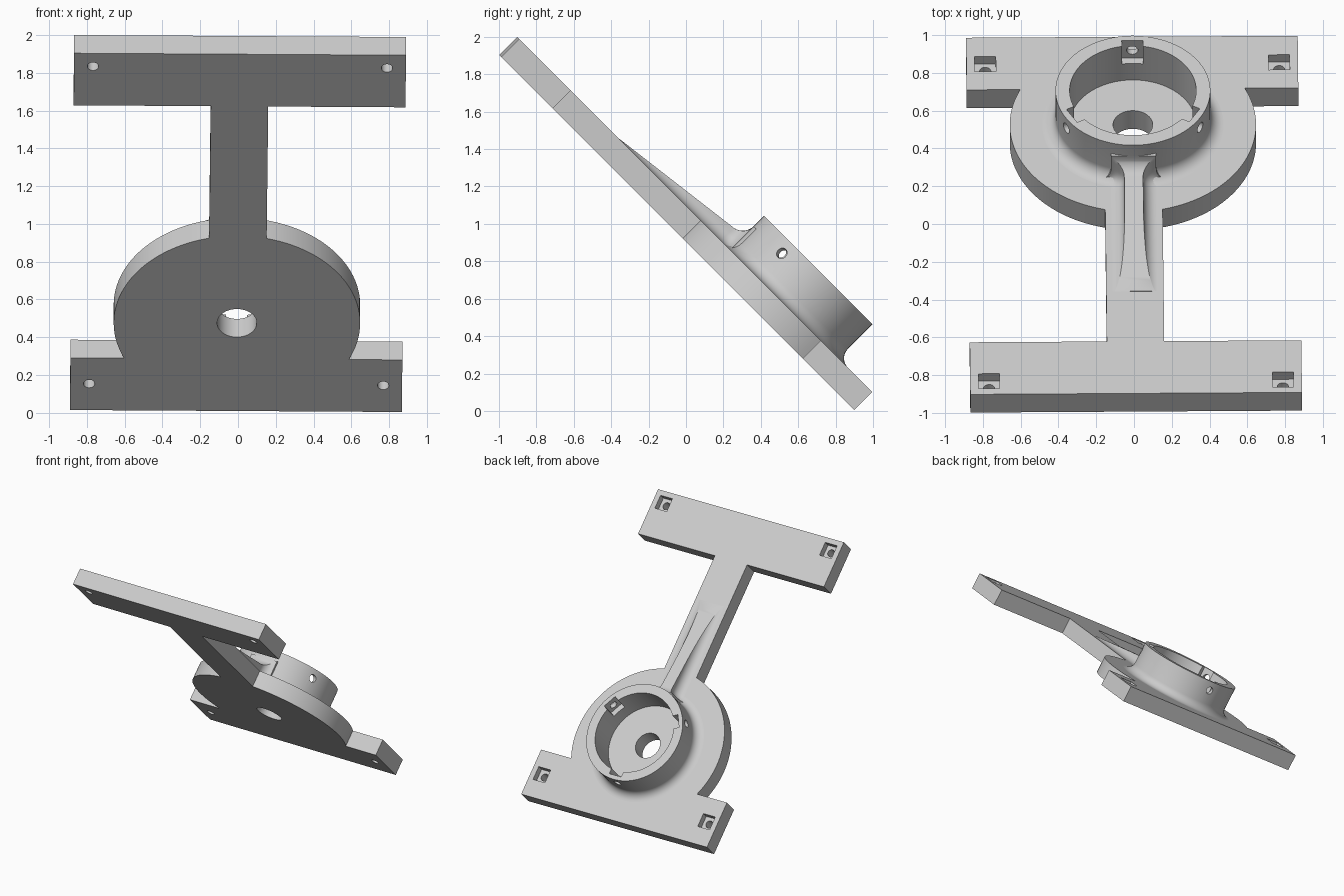
import bpy, bmesh, math
from math import sin, cos, pi, sqrt
from mathutils import Matrix, Vector

if "Cube" in bpy.data.objects:
    bpy.data.objects.remove(bpy.data.objects["Cube"])

THICK = 0.136                     # plate thickness
HALF_W, HALF_L, BAR = 0.878, 1.335, 0.39
NECK, DISC_R, HUB_Y = 0.152, 0.652, 0.677
CUP_IN, CUP_OUT, CUP_TOP = 0.335, 0.41, 0.392
FILLET, RIB_W = 0.07, 0.05

# The part is drawn flat, then tilted into place
PLACE = (Matrix.Translation((0, -0.049, 0.954))
         @ Matrix.Rotation(-pi / 4, 4, 'X') @ Matrix.Rotation(0.0085, 4, 'Z'))

grey = bpy.data.materials.new("light_grey")
grey.use_nodes = True
grey.diffuse_color = (0.6, 0.6, 0.6, 1)
grey.node_tree.nodes["Principled BSDF"].inputs["Base Color"].default_value = (0.6, 0.6, 0.6, 1)


def make(name, bm):
    bmesh.ops.recalc_face_normals(bm, faces=bm.faces)
    mesh = bpy.data.meshes.new(name)
    bm.to_mesh(mesh)
    bm.free()
    mesh.materials.append(grey)
    ob = bpy.data.objects.new(name, mesh)
    bpy.context.collection.objects.link(ob)
    return ob


def activate(ob):
    bpy.ops.object.select_all(action='DESELECT')
    ob.select_set(True)
    bpy.context.view_layer.objects.active = ob


def cut(ob, cutter):
    mod = ob.modifiers.new("cut", 'BOOLEAN')
    mod.operation, mod.solver, mod.object = 'DIFFERENCE', 'EXACT', cutter
    activate(ob)
    bpy.ops.object.modifier_apply(modifier=mod.name)
    bpy.data.objects.remove(cutter)


def box(centre, size, turn=Matrix()):
    bm = bmesh.new()
    bmesh.ops.create_cube(bm, size=1)
    m = turn @ Matrix.Translation(centre) @ Matrix.Diagonal((*size, 1))
    bmesh.ops.transform(bm, matrix=m, verts=bm.verts)
    return make("cutter", bm)


def rod(centre, radius, length, turn=Matrix(), segments=32):
    bm = bmesh.new()
    bmesh.ops.create_cone(bm, cap_ends=True, segments=segments, radius1=radius,
                          radius2=radius, depth=length)
    bmesh.ops.transform(bm, matrix=turn @ Matrix.Translation(centre), verts=bm.verts)
    return make("cutter", bm)


def finish(ob, angle=30):
    ob.matrix_world = PLACE
    activate(ob)
    bpy.ops.object.shade_smooth_by_angle(angle=math.radians(angle))


# Base plate: end bar, neck, disc and wide end bar in one outline
a0 = math.asin(NECK / DISC_R)
a1 = pi - math.acos((HALF_L - BAR - HUB_Y) / DISC_R)
half = [(HALF_W, -HALF_L), (HALF_W, BAR - HALF_L), (NECK, BAR - HALF_L)]
for i in range(49):
    a = a0 + (a1 - a0) * i / 48
    half.append((DISC_R * sin(a), HUB_Y - DISC_R * cos(a)))
half += [(HALF_W, HALF_L - BAR), (HALF_W, HALF_L)]
outline = half + [(-x, y) for x, y in reversed(half)]
bm = bmesh.new()
face = bm.faces.new([bm.verts.new((x, y, 0)) for x, y in outline])
ext = bmesh.ops.extrude_face_region(bm, geom=[face])
bmesh.ops.translate(bm, vec=(0, 0, THICK),
                    verts=[v for v in ext["geom"] if isinstance(v, bmesh.types.BMVert)])
plate = make("base_plate", bm)

# Centre hole, screw holes and square nut pockets
cut(plate, rod((0, HUB_Y, 0), 0.105, 1, segments=64))
for y in (-1.237, 1.138):
    for x in (-0.778, 0.778):
        cut(plate, box((x, y, THICK), (0.112, 0.112, 0.11)))
        cut(plate, rod((x, y, 0), 0.03, 0.6))
finish(plate)

# Round cup with a filleted foot
arc = [(CUP_OUT + FILLET * (1 - cos(t)), THICK + FILLET * (1 - sin(t)))
       for t in [pi / 2 * i / 10 for i in range(11)]]
profile = [(CUP_IN, 0.1), (CUP_IN, CUP_TOP), (CUP_OUT, CUP_TOP)] + arc + [(CUP_OUT + FILLET, 0.1)]
bm = bmesh.new()
N = 96
rings = [[bm.verts.new((r * cos(2 * pi * k / N), HUB_Y + r * sin(2 * pi * k / N), z))
          for k in range(N)] for r, z in profile]
for i, ring in enumerate(rings):
    nxt = rings[(i + 1) % len(rings)]
    for k in range(N):
        m = (k + 1) % N
        bm.faces.new((ring[k], ring[m], nxt[m], nxt[k]))
bmesh.ops.remove_doubles(bm, verts=bm.verts, dist=1e-5)
cup = make("cup", bm)

# Three radial screw holes with nut slots open at the rim
for i in range(3):
    turn = Matrix.Translation((0, HUB_Y, 0)) @ Matrix.Rotation(2 * pi * i / 3, 4, 'Z')
    cut(cup, box((0, 0.325, 0.36), (0.112, 0.1, 0.2), turn))
    cut(cup, rod((0, 0, -0.38), 0.03, 0.4, turn @ Matrix.Translation((0, 0, 0.318))
                 @ Matrix.Rotation(pi / 2, 4, 'X')))
finish(cup)


# Tapered stiffening rib, flared into the plate and the cup
def flare(d):
    d = max(0, min(d, FILLET))
    return FILLET - sqrt(FILLET ** 2 - (FILLET - d) ** 2)


START, WALL, END = -0.571, HUB_Y - CUP_OUT, HUB_Y - 0.385
stations = [START + (WALL - FILLET - START) * (i / 24) ** 1.5 for i in range(25)]
stations += [WALL - FILLET * (1 - i / 10) ** 2 for i in range(1, 11)] + [END]
bm = bmesh.new()
sections = []
for y in stations:
    side = flare(WALL - y)
    h = 0.001 + 0.125 * (y - START) + side
    pts = [(RIB_W + FILLET + side, -0.03)]
    for j in range(11):
        z = h * (j / 10) ** 2
        pts.append((RIB_W + side + flare(z), z))
    loop = pts + [(-x, z) for x, z in reversed(pts)]
    sections.append([bm.verts.new((x, y, THICK + z)) for x, z in loop])
for a, b in zip(sections, sections[1:]):
    for k in range(len(a)):
        m = (k + 1) % len(a)
        bm.faces.new((a[k], a[m], b[m], b[k]))
bm.faces.new(sections[0])
bm.faces.new(sections[-1])
rib = make("rib", bm)
finish(rib)
